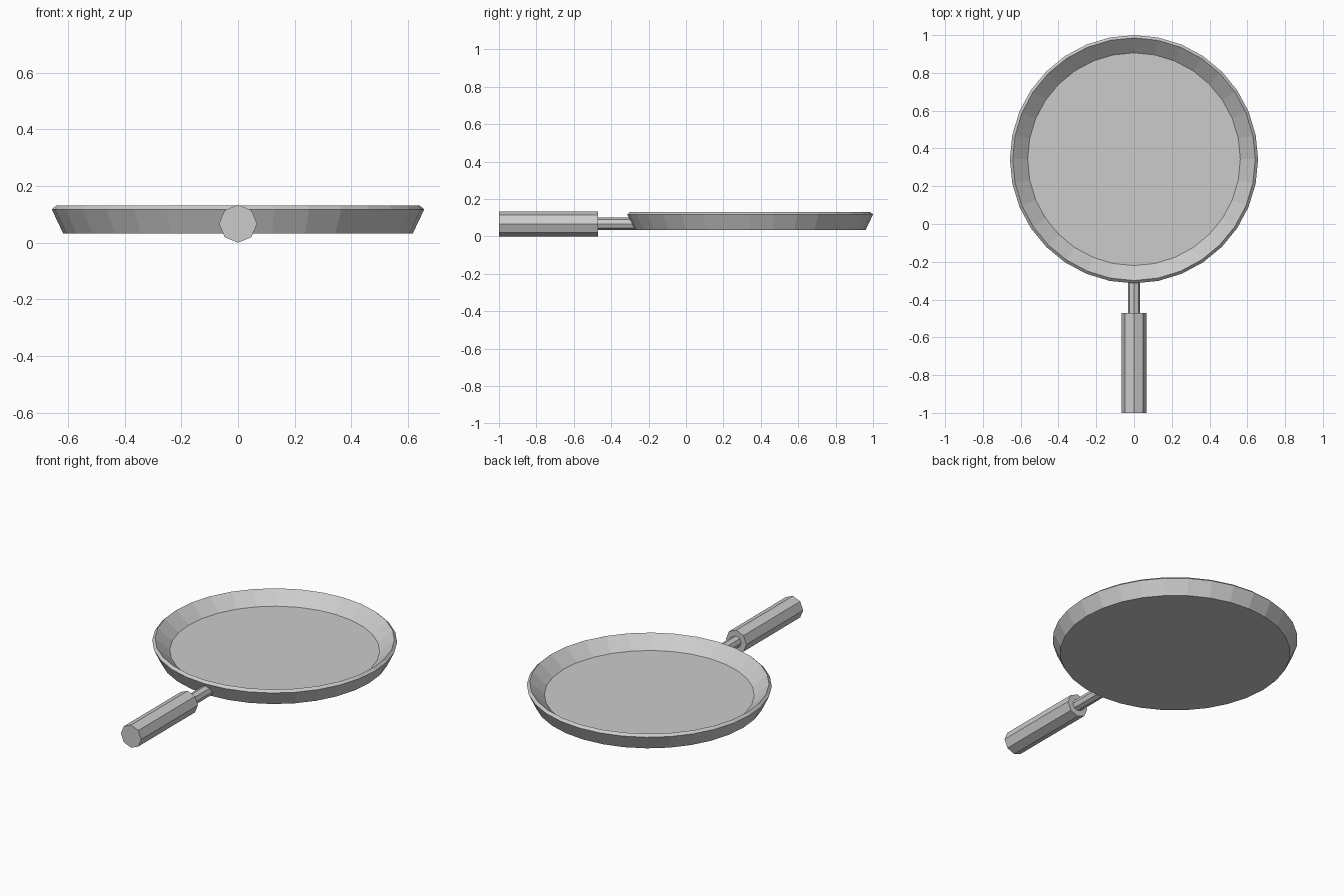
import bpy, bmesh, math

if "Cube" in bpy.data.objects:
    bpy.data.objects.remove(bpy.data.objects["Cube"])

PAN_Y = 0.343
AXIS_Z = 0.067


def lathe(name, profile, sides, location, tilt=0.0):
    """Revolve a closed (radius, height) profile; first and last rings are capped."""
    bm = bmesh.new()
    rings = [[bm.verts.new((r * math.cos(2 * math.pi * i / sides),
                            r * math.sin(2 * math.pi * i / sides), z))
              for i in range(sides)] for r, z in profile]
    for a, b in zip(rings, rings[1:]):
        for i in range(sides):
            j = (i + 1) % sides
            bm.faces.new((a[i], a[j], b[j], b[i]))
    bm.faces.new(rings[0][::-1])
    bm.faces.new(rings[-1])
    bmesh.ops.recalc_face_normals(bm, faces=bm.faces)
    mesh = bpy.data.meshes.new(name)
    bm.to_mesh(mesh)
    bm.free()
    obj = bpy.data.objects.new(name, mesh)
    obj.location = location
    obj.rotation_euler.x = tilt
    bpy.context.collection.objects.link(obj)
    return obj


# Pan: underside, flared outer wall, bevelled rim, inner wall, cooking floor
lathe("pan", [(0.617, 0.033), (0.657, 0.117), (0.642, 0.131), (0.563, 0.062)],
      32, (0, PAN_Y, 0))


def bar(name, radius, y0, y1):
    """Octagonal bar running along y."""
    return lathe(name, [(radius, 0), (radius, y1 - y0)], 8,
                 (0, y0, AXIS_Z), -math.pi / 2)


# Handle: thin neck set into the wall, thicker grip
bar("handle_neck", 0.033, -0.48, -0.275)
bar("handle_grip", 0.067, -1.0, -0.47)
